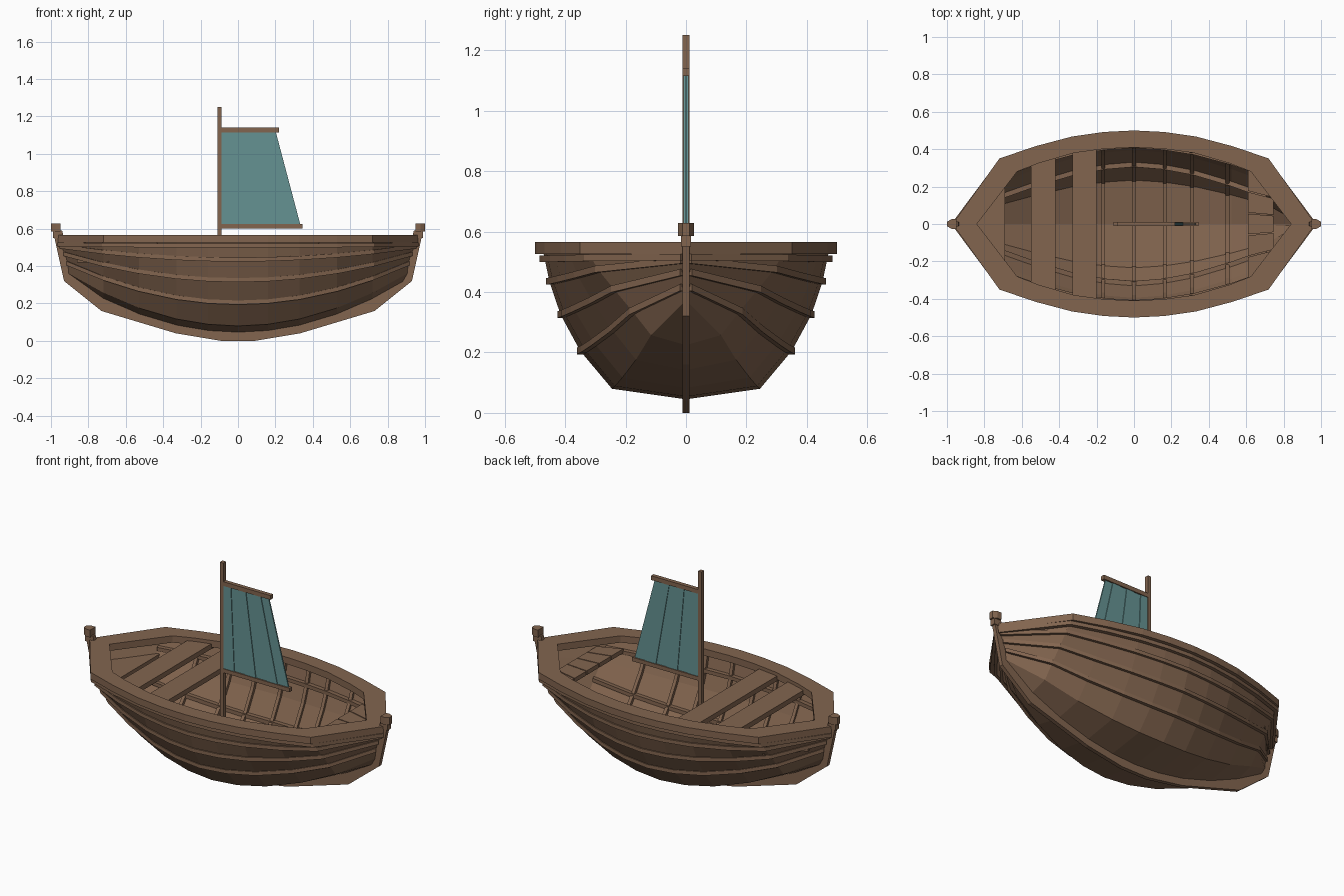
import bpy, bmesh
from mathutils import Vector as V

if "Cube" in bpy.data.objects:
    bpy.data.objects.remove(bpy.data.objects["Cube"])

def material(name, col):
    m = bpy.data.materials.new(name)
    m.diffuse_color = (*col, 1)
    m.use_nodes = True
    m.node_tree.nodes["Principled BSDF"].inputs["Base Color"].default_value = m.diffuse_color
    return m

WOOD = material("wood", (0.225, 0.13, 0.078))
CLOTH = material("cloth", (0.13, 0.29, 0.29))

def make(name, verts, faces, mat=WOOD, fix=True):
    me = bpy.data.meshes.new(name)
    me.from_pydata([tuple(v) for v in verts], [], faces)
    if fix:
        bm = bmesh.new()
        bm.from_mesh(me)
        bmesh.ops.recalc_face_normals(bm, faces=bm.faces)
        bm.to_mesh(me)
        bm.free()
    me.materials.append(mat)
    ob = bpy.data.objects.new(name, me)
    bpy.context.collection.objects.link(ob)
    return ob

def prism(name, poly, lo, hi, axis='z', mat=WOOD):
    """Extrude a 2D outline along z (xy outline) or y (xz outline)."""
    n = len(poly)
    P = lambda p, t: (p[0], p[1], t) if axis == 'z' else (p[0], t, p[1])
    verts = [P(p, lo) for p in poly] + [P(p, hi) for p in poly]
    faces = [list(range(n)), list(range(n, 2 * n))]
    faces += [[i, (i + 1) % n, (i + 1) % n + n, i + n] for i in range(n)]
    return make(name, verts, faces, mat)

def box(name, x0, x1, y0, y1, z0, z1):
    return prism(name, [(x0, y0), (x1, y0), (x1, y1), (x0, y1)], z0, z1)

def sweep(name, pts, binormal, a, b, w):
    """Rectangular batten along a path, from offset a to b along its outward normal."""
    B, verts, faces = V(binormal), [], []
    n = len(pts)
    for i, p in enumerate(pts):
        t = V((0, 0, 0))
        if i > 0:
            t += (p - pts[i - 1]).normalized()
        if i < n - 1:
            t += (pts[i + 1] - p).normalized()
        N = t.cross(B).normalized()
        verts += [p + N * a - B * w, p + N * b - B * w, p + N * b + B * w, p + N * a + B * w]
    for i in range(n - 1):
        for k in range(4):
            c, d = i * 4 + k, i * 4 + (k + 1) % 4
            faces.append([c, d, d + 4, c + 4])
    faces += [[0, 1, 2, 3], [4 * n - 4 + k for k in range(4)]]
    return make(name, verts, faces)

# Hull lines: midship y, midship z, end x, end z, taper power for each level
XS = [0, .16, .33, .53, .72]
TAPER = [1, .98, .93, .83, .70]
LEVELS = [(0, .045, .90, .325, 1), (.245, .08, .905, .36, 2.1), (.35, .205, .91, .415, 1.9),
          (.415, .325, .925, .465, 1.55), (.452, .435, .945, .505, 1.22), (.474, .54, .955, .545, 1.03)]

def hull_pt(s, k):
    y, z, xe, ze, p = LEVELS[abs(k)]
    sx, sy, i = (1 if s > 0 else -1), (k > 0) - (k < 0), abs(s)
    if i == 5:
        return V((sx * xe, sy * .012, ze))
    return V((sx * XS[i], sy * y * TAPER[i] ** p, z + (ze - z) * (XS[i] / xe) ** 2))

# Hull shell
verts = [hull_pt(s, k) for s in range(-5, 6) for k in range(-5, 6)]
faces = [[i * 11 + j, i * 11 + j + 1, i * 11 + j + 12, i * 11 + j + 11]
         for i in range(10) for j in range(10)]
hull = make("hull", verts, faces, fix=False)
mod = hull.modifiers.new("thickness", 'SOLIDIFY')
mod.thickness, mod.offset = .022, -1

# Outer rubbing strakes and inner stringers on both sides
for side in (-1, 1):
    tag = "left" if side > 0 else "right"
    for k in (2, 3, 4, 5):
        path = [hull_pt(-side * s, side * k) for s in range(-5, 6)]
        if k == 5:
            path = [p - V((0, 0, .03)) for p in path]
        sweep(f"strake_{tag}_{k}", path, (0, 0, 1), -.012, .011, .011)
    for k in (2, 4):
        path = [hull_pt(-side * s, side * k) for s in range(-4, 5)]
        sweep(f"stringer_{tag}_{k}", path, (0, 0, 1), -.045, -.01, .011)

# Ribs across the inside
def section(x, k):
    i = max(j for j in range(5) if XS[j] <= abs(x))
    sg = 1 if x >= 0 else -1
    p, q = hull_pt(sg * i, k), hull_pt(sg * (i + 1), k)
    r = p.lerp(q, (abs(x) - abs(p.x)) / (abs(q.x) - abs(p.x)))
    r.x = x
    return r

for n, x in enumerate((-.5, -.31, -.165, 0, .165, .31, .5)):
    pts = [section(x, k) for k in range(-5, 6)]
    sweep(f"rib_{n}", pts, (1, 0, 0), -.038, -.015, .01)

# Gunwale: a ring between outer and inner outlines
def loop(quarter):
    q = quarter
    half = q + [(-x, y) for x, y in q[-2::-1]]
    return half + [(x, -y) for x, y in half[-2:0:-1]]

outer = loop([(.97, .0), (.72, .35), (.53, .415), (.33, .468), (.16, .492), (0, .5)])
inner = loop([(.84, .0), (.625, .28), (.51, .325), (.32, .38), (.16, .402), (0, .41)])
n = len(outer)
verts = [(x, y, z) for z in (.525, .565) for ring in (outer, inner) for x, y in ring]
faces = []
for i in range(n):
    j = (i + 1) % n
    for a, b in ((0, n), (n, 3 * n), (3 * n, 2 * n), (2 * n, 0)):
        faces.append([a + i, a + j, b + j, b + i])
make("gunwale", verts, faces)

# Keel with stem at both ends, its inner edge buried in the hull
low = [(.09, 0), (.33, .04), (.73, .16), (.93, .32), (.99, .59)]
top = [(.94, .59), (.89, .37), (.72, .245), (.53, .155), (.33, .09), (0, .06)]
prism("keel", low + top + [(-x, z) for x, z in top[-2::-1]] + [(-x, z) for x, z in low[::-1]],
      -.012, .012, 'y')
for s in (-1, 1):
    tag = "bow" if s > 0 else "stern"
    prism(f"post_cap_{tag}", [(s * .95, -.026), (s * .975, -.026), (s * 1.0, -.012),
                              (s * 1.0, .012), (s * .975, .026), (s * .95, .026)], .585, .628)
    xa, xb = sorted((s * .945, s * .99))
    box(f"post_neck_{tag}", xa, xb, -.016, .016, .55, .59)

# Seats just under the gunwale, and small end decks
def thwart(name, x0, y0, x1, y1, z):
    prism(name, [(x0, -y0), (x1, -y1), (x1, y1), (x0, y0)], z - .03, z)

thwart("seat_rear", -.55, .36, -.42, .39, .545)
thwart("seat_middle", -.33, .41, -.20, .43, .545)
thwart("stern_deck", -.86, .09, -.69, .27, .45)
for i in range(5):
    y = -.29 + i * .116
    prism(f"bow_deck_board_{i}", [(.61, y + .003), (.745, y * .8 + .003),
          (.745, (y + .116) * .8 - .003), (.61, y + .113)], .465, .49)

# Mast, yard and boom
box("mast", -.11, -.088, -.012, .012, .05, 1.25)
box("yard", -.09, .22, -.012, .012, 1.115, 1.14)
box("boom", -.09, .345, -.012, .012, .602, .625)

# Sail: overlapping cloth panels fanning out toward the boom
N = 6
for i in range(N):
    at = lambda t, w, z: (-.09 + w * t / N, z)
    panel = [at(i, .425, .615), at(i + 1, .425, .615), at(i + 1, .29, 1.125), at(i, .29, 1.125)]
    d = .004 if i % 2 else .008
    prism(f"sail_panel_{i}", panel, -d, d, 'y', CLOTH)
